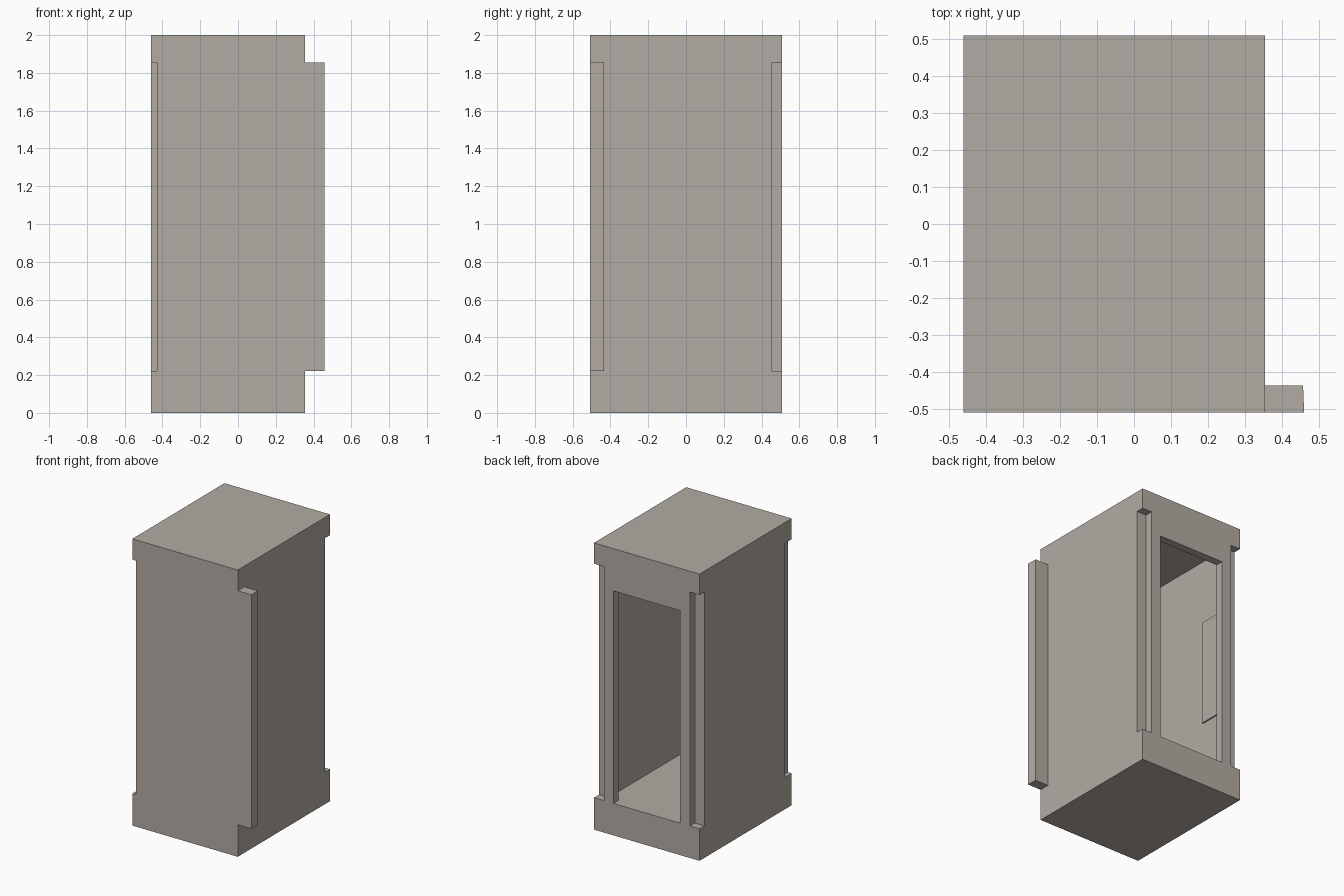
import bpy, bmesh

if "Cube" in bpy.data.objects:
    bpy.data.objects.remove(bpy.data.objects["Cube"])

mat = bpy.data.materials.new("warm grey")
mat.diffuse_color = (0.45, 0.41, 0.37, 1)
mat.use_nodes = True
mat.node_tree.nodes["Principled BSDF"].inputs["Base Color"].default_value = mat.diffuse_color

# Outer limits of the cabinet and shared heights
X0, X1, Y0, Y1 = -0.46, 0.354, -0.508, 0.508
Z0, Z1 = 0.223, 1.855
WALL, BACK, DOOR_Y = 0.075, 0.055, -0.435


def prism(name, outline, z0, z1):
    """Extrude a flat xy outline from z0 to z1."""
    bm = bmesh.new()
    face = bm.faces.new([bm.verts.new((x, y, z0)) for x, y in outline])
    ext = bmesh.ops.extrude_face_region(bm, geom=[face])
    verts = [v for v in ext["geom"] if isinstance(v, bmesh.types.BMVert)]
    bmesh.ops.translate(bm, verts=verts, vec=(0, 0, z1 - z0))
    bmesh.ops.recalc_face_normals(bm, faces=bm.faces[:])
    mesh = bpy.data.meshes.new(name)
    bm.to_mesh(mesh)
    bm.free()
    mesh.materials.append(mat)
    obj = bpy.data.objects.new(name, mesh)
    bpy.context.collection.objects.link(obj)
    return obj


def box(name, x0, x1, y0, y1, z0, z1):
    return prism(name, [(x0, y0), (x1, y0), (x1, y1), (x0, y1)], z0, z1)


# Plinth and cap
box("base", X0, X1, Y0, Y1, 0, Z0)
box("top_cap", X0, X1, Y0, Y1, Z1, 2)

# Side walls, stopping short of the back frame
box("left_wall", X0, X0 + WALL, DOOR_Y, Y1 - BACK, Z0, Z1)
box("right_wall", X1 - WALL, X1, DOOR_Y, Y1 - BACK, Z0, Z1)

# Front slab, shifted sideways past the right wall
prism("front_panel", [(-0.43, Y0), (0.459, Y0), (0.456, DOOR_Y), (-0.43, DOOR_Y)], Z0, Z1)

# Back frame: two posts and a header around the opening
FX0, FX1, HEAD = X0 + WALL, X1 - WALL, 1.705
box("back_left_post", FX0, FX0 + WALL, Y1 - BACK, Y1, Z0, HEAD)
box("back_right_post", FX1 - WALL, FX1, Y1 - BACK, Y1, Z0, HEAD)
box("back_header", FX0, FX1, Y1 - BACK, Y1, HEAD, Z1)

# Thin plate on the inside of the left wall
box("inner_plate", FX0, FX0 + 0.01, 0.23, 0.43, 0.66, 1.40)
